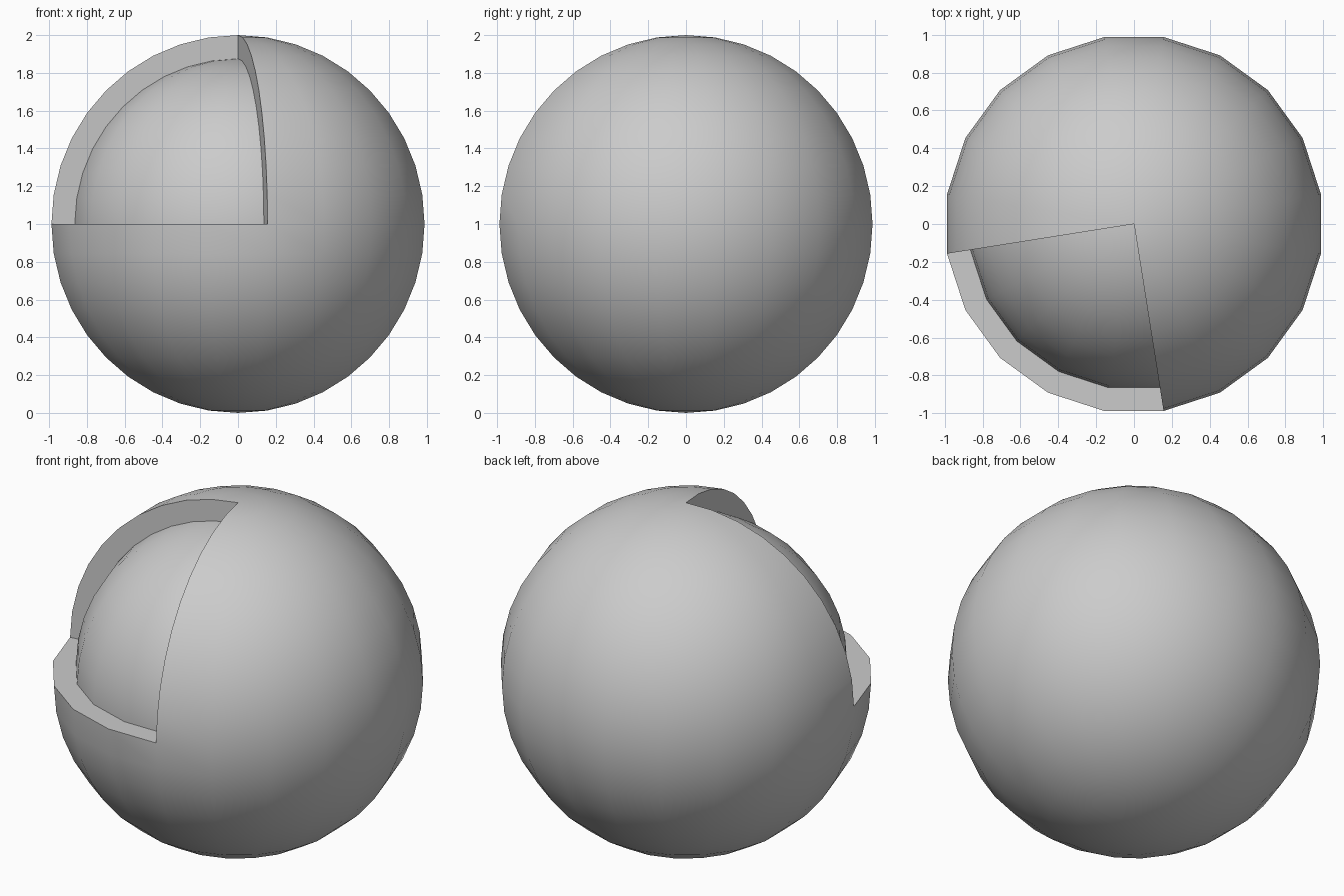
import bpy, bmesh, math
from mathutils import Matrix

SIDES = 20
OUTER, INNER = 1.0, 0.875
TURN = Matrix.Rotation(math.radians(9), 4, 'Z')

cube = bpy.data.objects.get("Cube")
if cube:
    bpy.data.objects.remove(cube, do_unlink=True)

grey = bpy.data.materials.new("plain grey")
grey.use_nodes = True
colour = (0.6, 0.6, 0.6, 1)
grey.diffuse_color = colour
grey.node_tree.nodes["Principled BSDF"].inputs["Base Color"].default_value = colour


def sphere(radius):
    bm = bmesh.new()
    bmesh.ops.create_uvsphere(bm, u_segments=SIDES, v_segments=SIDES, radius=radius)
    return bm


def finish(bm, name):
    bmesh.ops.recalc_face_normals(bm, faces=bm.faces)
    bm.transform(Matrix.Translation((0, 0, 1)) @ TURN)
    mesh = bpy.data.meshes.new(name)
    bm.to_mesh(mesh)
    bm.free()
    mesh.materials.append(grey)
    obj = bpy.data.objects.new(name, mesh)
    bpy.context.collection.objects.link(obj)
    bpy.ops.object.select_all(action='DESELECT')
    obj.select_set(True)
    bpy.context.view_layer.objects.active = obj
    bpy.ops.object.shade_smooth_by_angle(angle=math.radians(30))


# Outer shell: remove one upper octant, then turn its rim inward as cut walls
shell = sphere(OUTER)
octant = []
for face in shell.faces:
    c = face.calc_center_median()
    if c.x < 0 and c.y < 0 and c.z > 0:
        octant.append(face)
bmesh.ops.delete(shell, geom=octant, context='FACES')
rim = [e for e in shell.edges if e.is_boundary]
walls = bmesh.ops.extrude_edge_only(shell, edges=rim)["geom"]
inner_rim = [v for v in walls if isinstance(v, bmesh.types.BMVert)]
bmesh.ops.scale(shell, vec=(INNER, INNER, INNER), verts=inner_rim)
finish(shell, "outer_shell")

# Inner core seen through the opening
finish(sphere(INNER), "inner_core")
